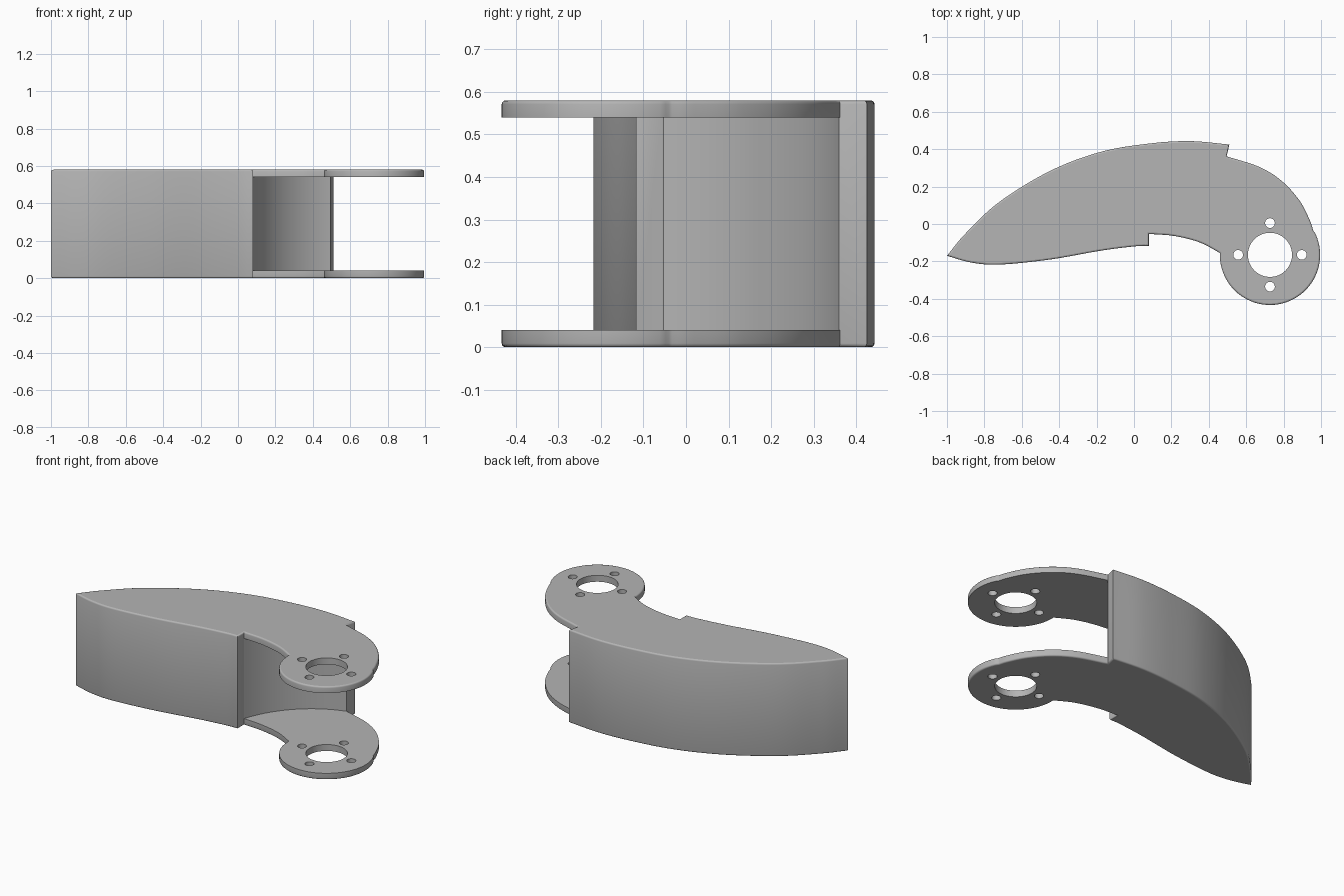
import bpy, bmesh, math
from mathutils import Vector

if "Cube" in bpy.data.objects:
    bpy.data.objects.remove(bpy.data.objects["Cube"])

H, PLATE = 0.58, 0.04
PIVOT = Vector((0.727, -0.165))

grey = bpy.data.materials.new("plain grey")
grey.diffuse_color = (0.46, 0.46, 0.46, 1)
grey.use_nodes = True
grey.node_tree.nodes["Principled BSDF"].inputs["Base Color"].default_value = grey.diffuse_color


def spline(points, n=8):
    """Smooth curve through the points (Catmull-Rom)."""
    p = [Vector(q) for q in points]
    p = [2 * p[0] - p[1]] + p + [2 * p[-1] - p[-2]]
    out = []
    for a, b, c, d in zip(p, p[1:], p[2:], p[3:]):
        for i in range(n):
            t = i / n
            out.append(0.5 * (2 * b + (c - a) * t + (2 * a - 5 * b + 4 * c - d) * t * t
                              + (3 * b - a - 3 * c + d) * t ** 3))
    return out + [p[-2]]


def arc(center, r0, r1, a0, a1, n):
    pts = []
    for i in range(n + 1):
        t = i / n
        a, r = math.radians(a0 + (a1 - a0) * t), r0 + (r1 - r0) * t
        pts.append(center + Vector((math.cos(a), math.sin(a))) * r)
    return pts


def prism(name, outline, z0, z1, bevel=0):
    """Extruded outline, with optional rounded top and bottom rims."""
    bm = bmesh.new()
    base = bm.faces.new([bm.verts.new((p.x, p.y, z0)) for p in outline])
    top = bmesh.ops.extrude_face_region(bm, geom=[base], use_keep_orig=True)
    bmesh.ops.translate(bm, vec=(0, 0, z1 - z0),
                        verts=[v for v in top["geom"] if isinstance(v, bmesh.types.BMVert)])
    bmesh.ops.recalc_face_normals(bm, faces=bm.faces)
    if bevel:
        rims = [e for e in bm.edges if abs(e.verts[0].co.z - e.verts[1].co.z) < 1e-6]
        bmesh.ops.bevel(bm, geom=rims, offset=bevel, segments=3, profile=0.5, affect='EDGES')
    mesh = bpy.data.meshes.new(name)
    bm.to_mesh(mesh)
    bm.free()
    mesh.materials.append(grey)
    ob = bpy.data.objects.new(name, mesh)
    bpy.context.collection.objects.link(ob)
    return ob


# Finger outline, clockwise from the tip
back = spline([(-1, -0.17), (-0.9, -0.05), (-0.72, 0.118), (-0.45, 0.283), (-0.18, 0.385),
               (0.08, 0.43), (0.30, 0.443), (0.51, 0.425)])
knuckle = spline([(0.495, 0.362), (0.67, 0.305), (0.79, 0.23), (0.885, 0.125),
                  (0.94, 0.02), (0.96, -0.04)])
eye = arc(PIVOT, 0.268, 0.268, 26, -182, 64)
inner = spline([(0.46, -0.155), (0.35, -0.098), (0.215, -0.064), (0.08, -0.053)])
belly = spline([(0.08, -0.117), (0, -0.12), (-0.18, -0.143), (-0.45, -0.19),
                (-0.72, -0.217), (-0.87, -0.206), (-1, -0.17)])
finger = prism("finger", back + knuckle + eye + inner[1:] + belly[:-1], 0, H, 0.009)

# Gap between the two fork plates, with a concave inner wall
wall = arc(PIVOT, 0.658, 0.573, 170.2, 113.8, 32)
gap = wall + [Vector(p) for p in
              [(0.53, 0.46), (1.2, 0.46), (1.2, -0.6), (0.082, -0.6), (0.081, -0.06)]]
cutters = [prism("gap_cutter", gap, PLATE, H - PLATE)]

# Pivot bore and four screw holes
cutters.append(prism("bore_cutter", arc(PIVOT, 0.118, 0.118, 0, 354.375, 63), -0.1, H + 0.1))
for k in range(4):
    a = k * math.pi / 2
    c = PIVOT + Vector((math.cos(a), math.sin(a))) * 0.17
    cutters.append(prism("screw_cutter", arc(c, 0.026, 0.026, 0, 345, 23), -0.1, H + 0.1))

bpy.context.view_layer.objects.active = finger
finger.select_set(True)
for c in cutters:
    m = finger.modifiers.new("cut", 'BOOLEAN')
    m.operation, m.solver, m.object = 'DIFFERENCE', 'EXACT', c
    bpy.ops.object.modifier_apply(modifier=m.name)
for c in cutters:
    bpy.data.objects.remove(c, do_unlink=True)

bpy.ops.object.select_all(action='DESELECT')
finger.select_set(True)
bpy.ops.object.shade_smooth_by_angle(angle=math.radians(32))
for f in finger.data.polygons:
    if abs(f.normal.z) > 0.99:
        f.use_smooth = False
